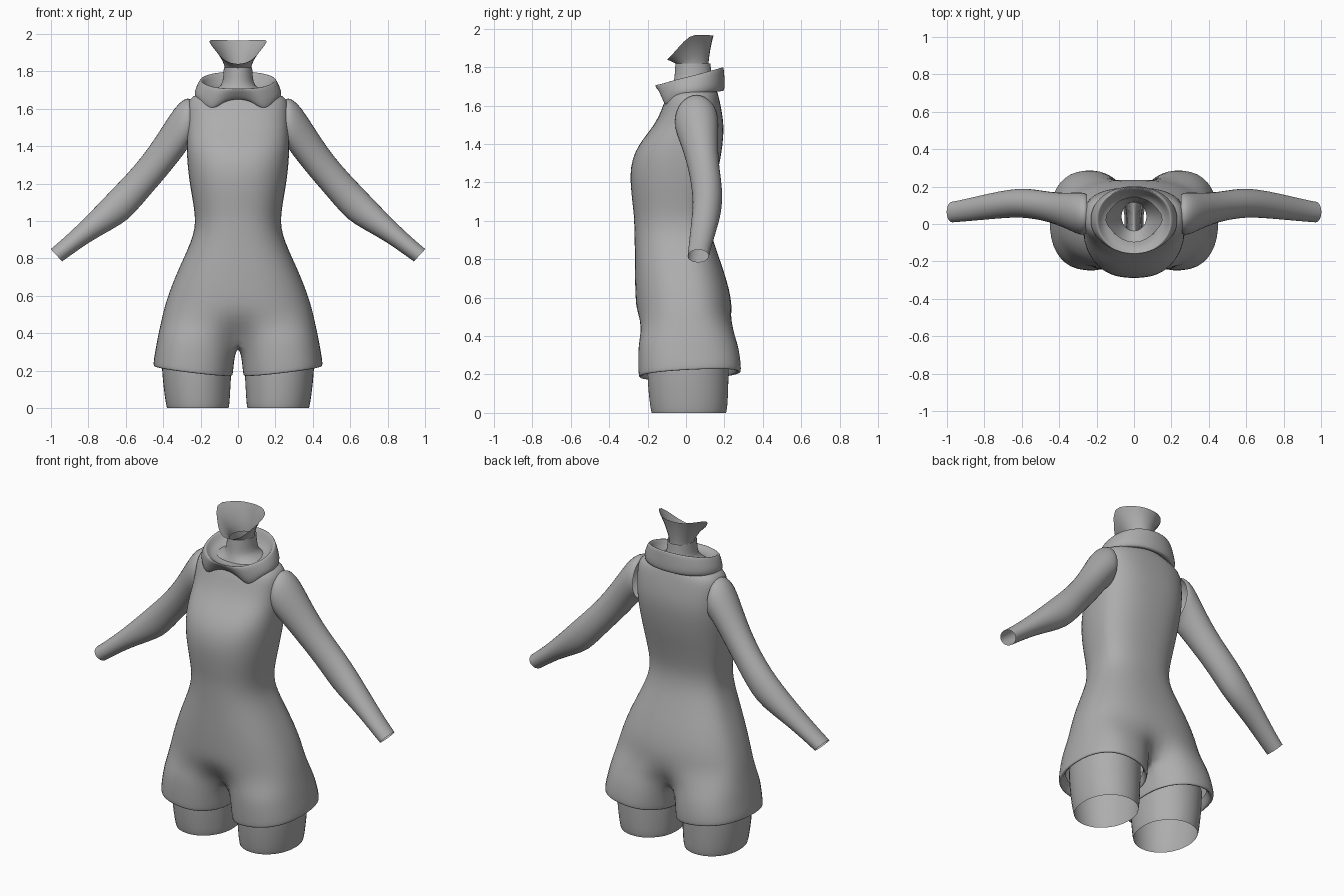
import bpy, bmesh, math

if "Cube" in bpy.data.objects:
    bpy.data.objects.remove(bpy.data.objects["Cube"])

cloth = bpy.data.materials.new("plain grey")
cloth.diffuse_color = (0.42, 0.42, 0.42, 1)
cloth.use_nodes = True
cloth.node_tree.nodes["Principled BSDF"].inputs["Base Color"].default_value = cloth.diffuse_color


def finish(name, bm, mirror=True):
    """Turn a bmesh into a smooth object, mirrored across x = 0."""
    bmesh.ops.recalc_face_normals(bm, faces=bm.faces)
    me = bpy.data.meshes.new(name)
    bm.to_mesh(me)
    bm.free()
    me.materials.append(cloth)
    ob = bpy.data.objects.new(name, me)
    bpy.context.collection.objects.link(ob)
    for p in me.polygons:
        p.use_smooth = True
    if mirror:
        m = ob.modifiers.new("mirror", 'MIRROR')
        m.merge_threshold = 0.002
    s = ob.modifiers.new("smooth", 'SUBSURF')
    s.levels = s.render_levels = 1
    return ob


def strip(bm, a, b, closed):
    """Faces between two rows of vertices."""
    n = min(len(a), len(b))
    for i in range(n if closed else n - 1):
        j = (i + 1) % n
        bm.faces.new((a[i], a[j], b[j], b[i]))


def loft(name, rings, closed=True, mirror=True):
    bm = bmesh.new()
    rows = [[bm.verts.new(p) for p in r] for r in rings]
    for a, b in zip(rows, rows[1:]):
        strip(bm, a, b, closed)
    return finish(name, bm, mirror)


def oval(deg, cx, cy, rx, front, back, n=2.4):
    """Point on a squared oval with separate front and back depth."""
    c, s = math.cos(math.radians(deg)), math.sin(math.radians(deg))
    f = lambda v: math.copysign(abs(v) ** (2 / n), v)
    return cx + rx * f(c), cy + (front if s < 0 else back) * f(s)


K, INNER = 17, 7
HALF = [-90 + 180 * k / (K - 1) for k in range(K)]
LEG = [-150 + 300 * k / (K - 1) for k in range(K)] + \
      [150 + 60 * (k + 1) / (INNER + 1) for k in range(INNER)]


def half_ring(z, hw, yf, yb, n=2.4):
    cy = (yf + yb) / 2 * 0.5 + 0.02
    pts = [oval(a, 0, cy, hw, cy - yf, yb - cy, n) for a in HALF]
    pts = [(x, y, z) for x, y in pts]
    pts[0], pts[-1] = (0, yf, z), (0, yb, z)
    return pts


def leg_ring(z, x0, x1, yf, yb, tilt=0.0, n=2.35):
    cx, rx, cy = (x0 + x1) / 2, (x1 - x0) / 2, 0.02
    out = []
    for a in LEG:
        x, y = oval(a, cx, cy, rx, cy - yf, yb - cy, n)
        out.append((x, y, z + tilt * (0.12 * (x - cx) + 0.05 * y)))
    return out


# Bodysuit: neck, shoulders, chest, waist and hips (z, half width, front, back)
body = [(1.82, .076, -.055, .128, 2), (1.79, .078, -.058, .13, 2),
        (1.74, .082, -.06, .135, 2), (1.71, .10, -.07, .145, 2),
        (1.69, .175, -.078, .155, 2.2), (1.668, .25, -.09, .165, 2.4),
        (1.63, .27, -.11, .175, 2.6), (1.57, .273, -.13, .187, 2.6),
        (1.50, .274, -.165, .197, 2.6), (1.43, .275, -.222, .195, 2.6),
        (1.36, .275, -.268, .186, 2.5), (1.28, .269, -.29, .172, 2.4),
        (1.20, .259, -.291, .152, 2.4), (1.10, .241, -.281, .13, 2.4),
        (1.03, .231, -.272, .12, 2.4), (.96, .231, -.27, .126, 2.4),
        (.89, .252, -.268, .144, 2.4), (.80, .292, -.268, .176, 2.4),
        (.70, .338, -.267, .21, 2.4), (.60, .376, -.264, .236, 2.4),
        (.52, .400, -.258, .24, 2.45)]
rings = [half_ring(*r) for r in body]


def blend(z, hw, yf, yb, t, dip):
    """Hip section that gradually turns into a leg section."""
    a = half_ring(z, hw, yf, yb)
    b = leg_ring(z, 0.015, hw, yf, yb)[:K]
    r = [tuple(p + (q - p) * t for p, q in zip(u, v)) for u, v in zip(a, b)]
    r[0] = (0, r[0][1] + dip, z)
    r[-1] = (0, r[-1][1] - dip, z)
    return r


rings += [blend(.45, .415, -.257, .262, .35, .01),
          blend(.40, .427, -.256, .27, .65, .02)]
fork = blend(.355, .436, -.255, .277, .9, .03)
y0, y1 = fork[-1][1], fork[0][1]
for k in range(INNER):
    t = (k + 1) / (INNER + 1)
    fork.append((0, y0 + (y1 - y0) * t, .355 - .03 * math.sin(math.pi * t)))
# Shorts legs, ending in a hem folded inwards
shorts = [leg_ring(.29, .018, .446, -.253, .285, .4),
          leg_ring(.235, .024, .453, -.252, .29, .9),
          leg_ring(.205, .028, .455, -.25, .29, 1),
          leg_ring(.197, .031, .452, -.246, .286, 1),
          leg_ring(.202, .04, .435, -.225, .265, 1),
          leg_ring(.25, .04, .42, -.215, .25, 1)]
bm = bmesh.new()
rows = [[bm.verts.new(p) for p in r] for r in rings + [fork]]
for a, b in zip(rows, rows[1:]):
    strip(bm, a, b, False)
prev = rows[-1]
for r in shorts:
    cur = [bm.verts.new(p) for p in r]
    strip(bm, prev, cur, True)
    prev = cur
finish("bodysuit", bm)

# Thighs, open at the bottom
loft("thigh", [leg_ring(.27, .035, .412, -.205, .225, 0, 2.1),
               leg_ring(.18, .036, .408, -.205, .225, 0, 2.1),
               leg_ring(.08, .042, .397, -.196, .222, 0, 2.1),
               leg_ring(.015, .046, .387, -.187, .217, 0, 2.1),
               leg_ring(0, .05, .382, -.182, .212, 0, 2.1)])

# Arms: upper edge x, z, lower edge x, z, front y, back y
arm = [(.25, 1.645, .255, 1.395, -.05, .16), (.264, 1.664, .276, 1.38, -.062, .17),
       (.315, 1.638, .292, 1.352, -.055, .17), (.37, 1.56, .325, 1.312, -.033, .168),
       (.44, 1.447, .38, 1.242, -.005, .168), (.52, 1.335, .45, 1.162, .018, .178),
       (.60, 1.245, .52, 1.08, .03, .19), (.665, 1.178, .585, 1.006, .035, .19),
       (.75, 1.088, .67, .955, .03, .178), (.86, .975, .79, .89, .02, .152),
       (.95, .893, .885, .822, .012, .13), (1.002, .85, .94, .783, .008, .12)]
rings = []
for ux, uz, lx, lz, yf, yb in arm:
    ring = []
    for k in range(16):
        a = 2 * math.pi * k / 16
        s, c = math.sin(a) / 2 * 1.01, math.cos(a) / 2 * 1.01
        ring.append(((ux + lx) / 2 + (ux - lx) * s, (yf + yb) / 2 + (yb - yf) * c,
                     (uz + lz) / 2 + (uz - lz) * s))
    rings.append(ring)
loft("arm", rings)

# Jaw cup: open rim, low at the chin and high at the sides and back
rim = [(0, -.105, 1.833), (.07, -.085, 1.852), (.108, -.045, 1.895),
       (.172, .02, 1.972), (.125, .085, 1.968), (.075, .135, 1.966), (0, .147, 1.965)]
base = []
for k in range(7):
    x, y = oval(-90 + 30 * k, 0, .04, .07, .08, .08, 2)
    base.append((0 if k in (0, 6) else x, y, 1.80))


def between(t, tz):
    return [(b[0] + (r[0] - b[0]) * t, b[1] + (r[1] - b[1]) * t,
             b[2] + (r[2] - b[2]) * tz) for b, r in zip(base, rim)]


loft("jaw_cup", [base, between(.05, .2), between(.3, .48), between(.62, .76), rim], closed=False)


# Cowl collar: tilted band with two drooping points at the front
def collar_ring(rx, yf, yb, zf, zb, droop=0.0, notch=0.0):
    out = []
    for k in range(40):
        a = -90 + 9 * k
        x, y = oval(a, 0, .02, rx, .02 - yf, yb - .02, 2.1)
        d = abs((a + 90 + 180) % 360 - 180)            # degrees away from front
        t = (1 - math.cos(math.radians(d))) / 2
        point = math.exp(-((d - 40) / 17) ** 2)
        mid = math.exp(-(d / 22) ** 2)
        out.append((x, y + notch * mid, zf + (zb - zf) * t - droop * point + droop * .25 * mid))
    return out


loft("collar", [collar_ring(.12, -.07, .145, 1.69, 1.71),
                collar_ring(.165, -.115, .165, 1.685, 1.735),
                collar_ring(.185, -.145, .182, 1.695, 1.785),
                collar_ring(.196, -.158, .192, 1.71, 1.803),
                collar_ring(.206, -.163, .197, 1.703, 1.797, .008),
                collar_ring(.222, -.158, .2, 1.685, 1.755, .02, .005),
                collar_ring(.235, -.15, .203, 1.66, 1.71, .035, .015),
                collar_ring(.23, -.138, .2, 1.64, 1.68, .05, .02),
                collar_ring(.215, -.125, .19, 1.635, 1.672, .05, .025),
                collar_ring(.18, -.09, .165, 1.66, 1.685, .03, .02)], mirror=False)
